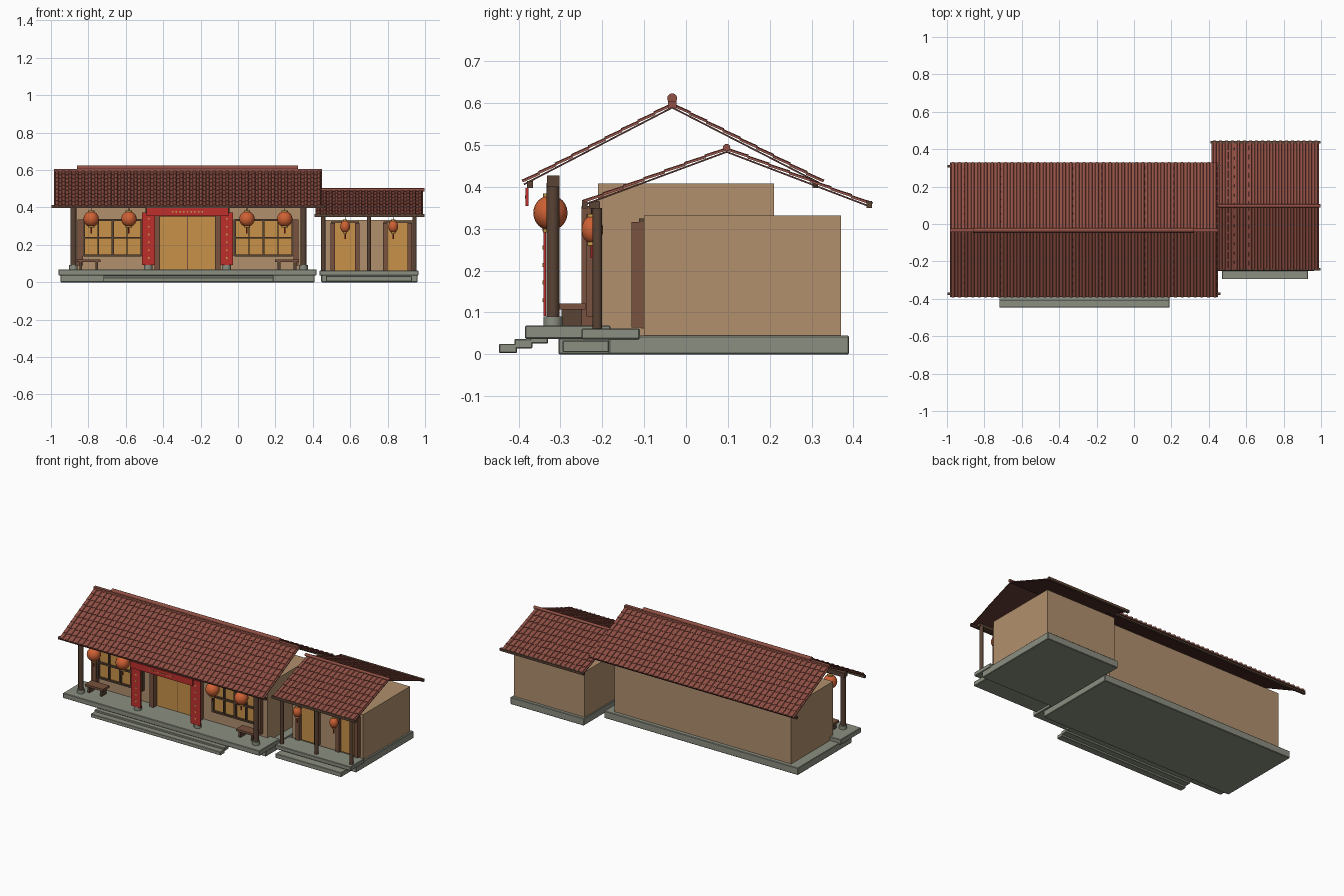
import bpy, bmesh, math
from mathutils import Vector

if "Cube" in bpy.data.objects:
    bpy.data.objects.remove(bpy.data.objects["Cube"])


def material(name, r, g, b):
    m = bpy.data.materials.new(name)
    m.use_nodes = True
    m.diffuse_color = (r, g, b, 1)
    m.node_tree.nodes["Principled BSDF"].inputs["Base Color"].default_value = (r, g, b, 1)
    return m


PLASTER = material("tan plaster", .44, .28, .155)
STONE = material("grey stone", .26, .275, .22)
TILE = material("red roof tile", .28, .08, .058)
UNDER = material("dark roof boards", .1, .035, .028)
WOOD = material("dark wood", .1, .056, .036)
BROWN = material("brown wood", .19, .085, .05)
RED = material("banner red", .52, .03, .026)
ORANGE = material("lantern orange", .62, .12, .035)
OCHRE = material("ochre panel", .58, .29, .065)
GOLD = material("gold", .62, .36, .08)


def finish(name, bm, mat):
    mesh = bpy.data.meshes.new(name)
    bm.to_mesh(mesh)
    bm.free()
    ob = bpy.data.objects.new(name, mesh)
    bpy.context.collection.objects.link(ob)
    mesh.materials.append(mat)
    return ob


def box(name, x0, x1, y0, y1, z0, z1, mat, bevel=0):
    bm = bmesh.new()
    bmesh.ops.create_cube(bm, size=1)
    for v in bm.verts:
        v.co = Vector((x0 if v.co.x < 0 else x1, y0 if v.co.y < 0 else y1, z0 if v.co.z < 0 else z1))
    ob = finish(name, bm, mat)
    if bevel:
        mod = ob.modifiers.new("soft edge", 'BEVEL')
        mod.width = bevel
        mod.segments = 1
    return ob


def rod(name, center, radius, length, mat, axis='Z', sides=12):
    bm = bmesh.new()
    bmesh.ops.create_cone(bm, cap_ends=True, segments=sides, radius1=radius, radius2=radius, depth=length)
    for f in bm.faces:
        f.smooth = len(f.verts) == 4
    ob = finish(name, bm, mat)
    ob.location = center
    if axis == 'X':
        ob.rotation_euler.y = math.pi / 2
    return ob


def slope(name, x0, x1, eave, ridge, cols, rows):
    """Boards, stepped pan tiles and rows of barrel tiles on one roof slope."""
    e, r = Vector((0, *eave)), Vector((0, *ridge))
    normal = Vector((0, -(r - e).z, (r - e).y)).normalized()
    if normal.z < 0:
        normal = -normal

    def at(x, s, h):
        return e.lerp(r, s) + normal * h + Vector((x, 0, 0))

    # boards under the tiles
    bm = bmesh.new()
    grid = [[bm.verts.new(at(x, s, h)) for x, s in ((x0, 0), (x1, 0), (x1, 1), (x0, 1))] for h in (-.004, 0)]
    bm.faces.new(grid[0])
    bm.faces.new(grid[1])
    for i in range(4):
        j = (i + 1) % 4
        bm.faces.new((grid[0][i], grid[0][j], grid[1][j], grid[1][i]))
    bmesh.ops.recalc_face_normals(bm, faces=bm.faces)
    finish(name + "_boards", bm, UNDER)

    # tiles
    bm = bmesh.new()
    pitch = (x1 - x0) / cols

    def course(profile, s0, s1, lift):
        low = [bm.verts.new(at(x, s0, h + lift)) for x, h in profile]
        high = [bm.verts.new(at(x, s1, h)) for x, h in profile]
        for i in range(len(profile) - 1):
            bm.faces.new((low[i], low[i + 1], high[i + 1], high[i]))
        foot = [bm.verts.new(at(x, s0, 0)) for x in (profile[-1][0], profile[0][0])]
        bm.faces.new(low + foot)

    for k in range(rows):
        s0, s1 = k / rows, (k + 1) / rows
        course([(x0, .001), (x1, .001)], s0, s1, .003)
        for c in range(cols):
            mid, w = x0 + (c + .5) * pitch, pitch * .29
            arch = [(mid - w * math.cos(a * math.pi / 4), .001 + .007 * math.sin(a * math.pi / 4)) for a in range(5)]
            course(arch, s0, s1, .0025)
    # keep every face turned outward
    for f in bm.faces:
        f.normal_update()
        if f.normal.dot(normal) < -.01:
            f.normal_flip()
    finish(name + "_tiles", bm, TILE)


def lantern(name, x, y, z, rx, rz, top):
    bm = bmesh.new()
    bmesh.ops.create_uvsphere(bm, u_segments=20, v_segments=12, radius=1)
    for v in bm.verts:
        v.co = Vector((v.co.x * rx, v.co.y * rx, v.co.z * rz))
    for f in bm.faces:
        f.smooth = True
    finish(name + "_globe", bm, ORANGE).location = (x, y, z)
    for label, side in (("top", 1), ("bottom", -1)):
        rod(name + "_" + label + "_cap", (x, y, z + side * rz), rx * .42, .009, GOLD)
    rod(name + "_tassel", (x, y, z - rz - .018), .004, .034, RED, sides=8)
    rod(name + "_cord", (x, y, (z + rz + top) / 2), .0025, top - z - rz, WOOD, sides=6)


# main hall base, porch and steps
box("hall_base", -.95, .41, -.305, .235, 0, .045, STONE, .003)
box("hall_porch", -.96, .42, -.385, -.18, .037, .069, STONE, .003)
for i in range(3):
    y, z = -.447 + .037 * i, .003 + .0115 * i
    box(f"hall_step_{i}", -.72, .19, y, y + .043, z, z + .022, STONE, .002)
box("hall_walls", -.885, .355, -.21, .21, .045, .408, PLASTER)

# side wing base, porch and step
box("wing_base", .445, .96, -.185, .39, 0, .045, STONE, .003)
box("wing_porch", .435, .965, -.25, -.11, .036, .062, STONE, .003)
box("wing_step", .47, .93, -.295, -.185, .005, .033, STONE, .002)
box("wing_walls", .452, .948, -.1, .37, .045, .332, PLASTER)

# roofs
slope("hall_front_roof", -.985, .45, (-.388, .408), (-.033, .592), 41, 9)
slope("hall_back_roof", -.985, .45, (.326, .408), (-.033, .592), 41, 9)
rod("hall_ridge", (-.27, -.033, .612), .012, 1.18, TILE, 'X')
box("hall_ridge_saddle", -.985, .45, -.043, -.023, .588, .605, TILE)
slope("wing_front_roof", .415, .99, (-.245, .359), (.097, .486), 18, 7)
slope("wing_back_roof", .415, .99, (.443, .354), (.097, .486), 18, 7)
rod("wing_ridge", (.702, .097, .494), .009, .592, TILE, 'X')

# eave beams and porch beams
for name, x0, x1, y, z in (("hall_front", -.997, .462, -.373, .398), ("hall_back", -.997, .462, .309, .398),
                           ("wing_front", .408, .997, -.242, .349), ("wing_back", .408, .997, .438, .35)):
    box(name + "_eave_beam", x0, x1, y - .007, y + .007, z, z + .016, WOOD)
box("hall_porch_beam", -.9, .37, -.332, -.302, .4, .428, WOOD)
box("wing_porch_beam", .44, .96, -.232, -.205, .348, .365, WOOD)

# porch columns on stone feet
for i, x in enumerate((-.88, -.48, -.06, .35)):
    rod(f"hall_column_{i}", (x, -.318, .245), .0155, .33, WOOD)
    rod(f"hall_column_foot_{i}", (x, -.318, .079), .023, .024, STONE)
for i, x in enumerate((.456, .7, .944)):
    rod(f"wing_column_{i}", (x, -.212, .205), .0115, .29, WOOD)

# red banners with gold studs
box("top_banner", -.49, -.05, -.383, -.376, .355, .397, RED)
for i in range(9):
    x = -.35 + .02 * i
    box(f"top_banner_stud_{i}", x - .004, x + .004, -.385, -.382, .373, .38, GOLD)
for side, x in (("right", -.478), ("left", -.06)):
    box(side + "_banner", x - .034, x + .034, -.341, -.334, .092, .372, RED)
    for i in range(6):
        z = .125 + .042 * i
        box(f"{side}_banner_stud_{i}", x - .004, x + .004, -.343, -.34, z, z + .009, GOLD)

# main door with frame and open leaves
box("hall_door_panel", -.42, -.12, -.216, -.208, .069, .352, OCHRE)
box("hall_door_lintel", -.44, -.1, -.225, -.208, .352, .366, WOOD)
box("hall_door_joint", -.2715, -.2685, -.218, -.214, .069, .352, BROWN)
for side, x in (("right", -.432), ("left", -.108)):
    box(side + "_hall_door_leaf", x - .014, x + .014, -.25, -.208, .069, .355, BROWN)

# windows with lattice and outer shutters
for side, x0, x1, shutter in (("right", -.825, -.515, -.843), ("left", -.018, .292, .31)):
    box(side + "_window_pane", x0, x1, -.216, -.208, .145, .332, OCHRE)
    for i in range(5):
        x = x0 + (x1 - x0) * i / 4
        w = .006 if i % 2 == 0 else .003
        box(f"{side}_window_upright_{i}", x - w, x + w, -.23, -.21, .14, .336, WOOD)
    for i, z in enumerate((.143, .238, .332)):
        box(f"{side}_window_rail_{i}", x0, x1, -.228, -.21, z - .005, z + .005, WOOD)
    box(side + "_window_shutter", shutter - .014, shutter + .014, -.238, -.208, .09, .335, BROWN)

# wing doors with open leaves
for i, (x0, x1) in enumerate(((.517, .628), (.797, .908))):
    box(f"wing_door_panel_{i}", x0, x1, -.107, -.098, .062, .318, OCHRE)
    box(f"wing_door_lintel_{i}", x0 - .02, x1 + .02, -.112, -.098, .316, .325, WOOD)
    for side, x in (("right", x0 - .01), ("left", x1 + .01)):
        box(f"wing_door_leaf_{side}_{i}", x - .012, x + .012, -.13, -.098, .064, .316, BROWN)

# benches
for side, x in (("right", -.798), ("left", .262)):
    box(side + "_bench_seat", x - .063, x + .063, -.305, -.24, .107, .121, BROWN)
    for i in (-1, 1):
        box(f"{side}_bench_leg_{i + 1}", x + i * .043 - .007, x + i * .043 + .007, -.297, -.248, .068, .107, WOOD)

# lanterns
for i, x in enumerate((-.785, -.583, .048, .25)):
    lantern(f"hall_lantern_{i}", x, -.324, .338, .041, .042, .405)
for i, x in enumerate((.573, .83)):
    lantern(f"wing_lantern_{i}", x, -.224, .298, .026, .033, .35)
